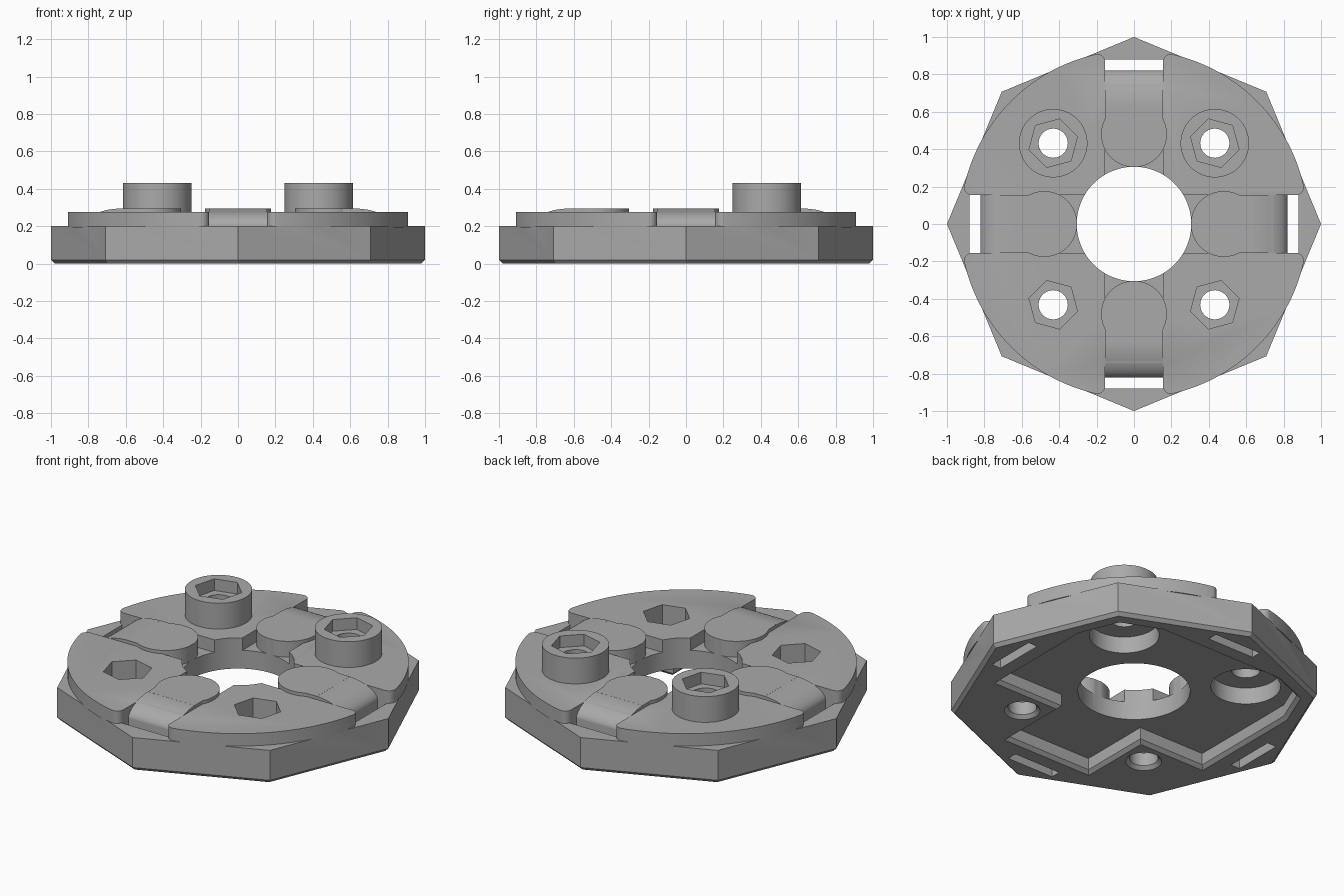
import bpy, bmesh, math
from math import cos, sin, pi, radians
from mathutils import Vector, Matrix

if "Cube" in bpy.data.objects:
    bpy.data.objects.remove(bpy.data.objects["Cube"])

grey = bpy.data.materials.new("plain grey")
grey.diffuse_color = (0.4, 0.4, 0.4, 1)
grey.use_nodes = True
grey.node_tree.nodes["Principled BSDF"].inputs["Base Color"].default_value = grey.diffuse_color


def loft(name, rings, turn=0):
    """Closed solid skinned through equal-length rings of 3D points."""
    bm = bmesh.new()
    rows = [[bm.verts.new(p) for p in r] for r in rings]
    n = len(rows[0])
    for a, b in zip(rows, rows[1:]):
        for i in range(n):
            j = (i + 1) % n
            bm.faces.new((a[i], a[j], b[j], b[i]))
    bm.faces.new(rows[0][::-1])
    bm.faces.new(rows[-1])
    bmesh.ops.recalc_face_normals(bm, faces=bm.faces)
    bm.transform(Matrix.Rotation(turn, 4, 'Z'))
    me = bpy.data.meshes.new(name)
    bm.to_mesh(me)
    bm.free()
    ob = bpy.data.objects.new(name, me)
    bpy.context.collection.objects.link(ob)
    me.materials.append(grey)
    return ob


def at(pts, z):
    return [(x, y, z) for x, y in pts]


def prism(name, pts, z0, z1, turn=0):
    return loft(name, [at(pts, z0), at(pts, z1)], turn)


def circle(r, n=64, cx=0, cy=0, start=0):
    return [(cx + r * cos(start + 2 * pi * i / n), cy + r * sin(start + 2 * pi * i / n))
            for i in range(n)]


def arc(cx, cy, r, a0, a1, n):
    return [(cx + r * cos(a0 + (a1 - a0) * i / n), cy + r * sin(a0 + (a1 - a0) * i / n))
            for i in range(n + 1)]


def grow(pts, d):
    """Mitred outward offset of a counter-clockwise outline."""
    out = []
    for i, p in enumerate(pts):
        a, b, c = Vector(pts[i - 1]), Vector(p), Vector(pts[(i + 1) % len(pts)])
        e, f = (b - a).normalized(), (c - b).normalized()
        m, k = Vector((e.y, -e.x)), Vector((f.y, -f.x))
        out.append(tuple(b + (m + k) * d / (1 + m.dot(k))))
    return out


def combine(body, other, op):
    mod = body.modifiers.new("b", 'BOOLEAN')
    mod.operation, mod.object, mod.solver = op, other, 'EXACT'
    dg = bpy.context.evaluated_depsgraph_get()
    me = bpy.data.meshes.new_from_object(body.evaluated_get(dg))
    body.modifiers.clear()
    body.data = me
    bpy.data.objects.remove(other)


# Octagonal base with a small chamfer underneath
octagon = circle(1, 8)
plate = loft("flange_plate", [at(circle(0.98, 8), 0), at(octagon, 0.02), at(octagon, 0.2)])

# Raised quadrant pads with rounded outer corners
R, f, g = 0.93, 0.04, 0.155
cy = g + f
cx = math.sqrt((R - f) ** 2 - cy ** 2)
t = math.atan2(cy, cx)
pad = ([(g, g)] + arc(cx, cy, f, -pi / 2, t, 8) + arc(0, 0, R, t, pi / 2 - t, 28)[1:-1]
       + arc(cy, cx, f, pi / 2 - t, pi, 8))
# Strap side profile (x, z), curving down into its slot
strap = ([(0.48, 0.12), (0.48, 0.295)]
         + [(0.62 + 0.201 * sin(a), 0.2 + 0.095 * cos(a))
            for a in [pi / 2 * i / 14 for i in range(15)]] + [(0.821, 0.12)])
# Strap head: round tab with a blended neck
w = g + 0.001
head = arc(0.48, 0, 0.176, radians(40), radians(320), 48) + [(0.635, -w), (0.635, w)]

for k in range(4):
    q = k * pi / 2
    combine(plate, prism("pad", pad, 0.194, 0.275, q), 'UNION')
for k in range(4):
    q = k * pi / 2
    combine(plate, loft("strap", [[(x, s * w, z) for x, z in strap] for s in (-1, 1)], q), 'UNION')
    combine(plate, prism("strap_head", head, 0.13, 0.295, q), 'UNION')

# Two tall bosses on the back half
P = 0.432
for s in (-1, 1):
    combine(plate, prism("boss", circle(0.183, 64, s * P, P), 0.22, 0.43), 'UNION')

# Chamfered pocket underneath, stepping around the two front holes
half = [(0.28, -0.28), (0.72, -0.28), (0.72, 0.41), (0.63, 0.63), (0.41, 0.72)]
pocket = [(0.28, -0.72)] + half + [(-x, y) for x, y in half[::-1]] + [(-0.28, -0.72)]
combine(plate, loft("pocket", [at(grow(pocket, 0.03), -0.01), at(pocket, 0.02),
                               at(pocket, 0.09)]), 'DIFFERENCE')

# Centre bore and strap slots
combine(plate, prism("bore", circle(0.306, 96), -0.1, 0.6), 'DIFFERENCE')
slot = [(0.82, -g), (0.88, -g), (0.88, g), (0.82, g)]
for k in range(4):
    combine(plate, prism("slot", slot, -0.1, 0.6, k * pi / 2), 'DIFFERENCE')

# Bolt holes, hex sockets, counterbores behind the bosses
for sx in (-1, 1):
    for sy in (-1, 1):
        x, y = sx * P, sy * P
        hexagon = circle(0.134, 6, x, y, math.atan2(y, x))
        combine(plate, prism("socket", hexagon, 0.36 if sy > 0 else 0.1, 0.6), 'DIFFERENCE')
        if sy > 0:
            combine(plate, prism("counterbore", circle(0.19, 64, x, y), -0.1, 0.19), 'DIFFERENCE')
            combine(plate, prism("hole", circle(0.078, 40, x, y), -0.1, 0.6), 'DIFFERENCE')
        else:
            rings = [(0.108, -0.01), (0.078, 0.02), (0.078, 0.6)]
            combine(plate, loft("hole", [at(circle(r, 40, x, y), z) for r, z in rings]),
                    'DIFFERENCE')

bpy.context.view_layer.objects.active = plate
plate.select_set(True)
bpy.ops.object.shade_smooth_by_angle(angle=radians(25))
